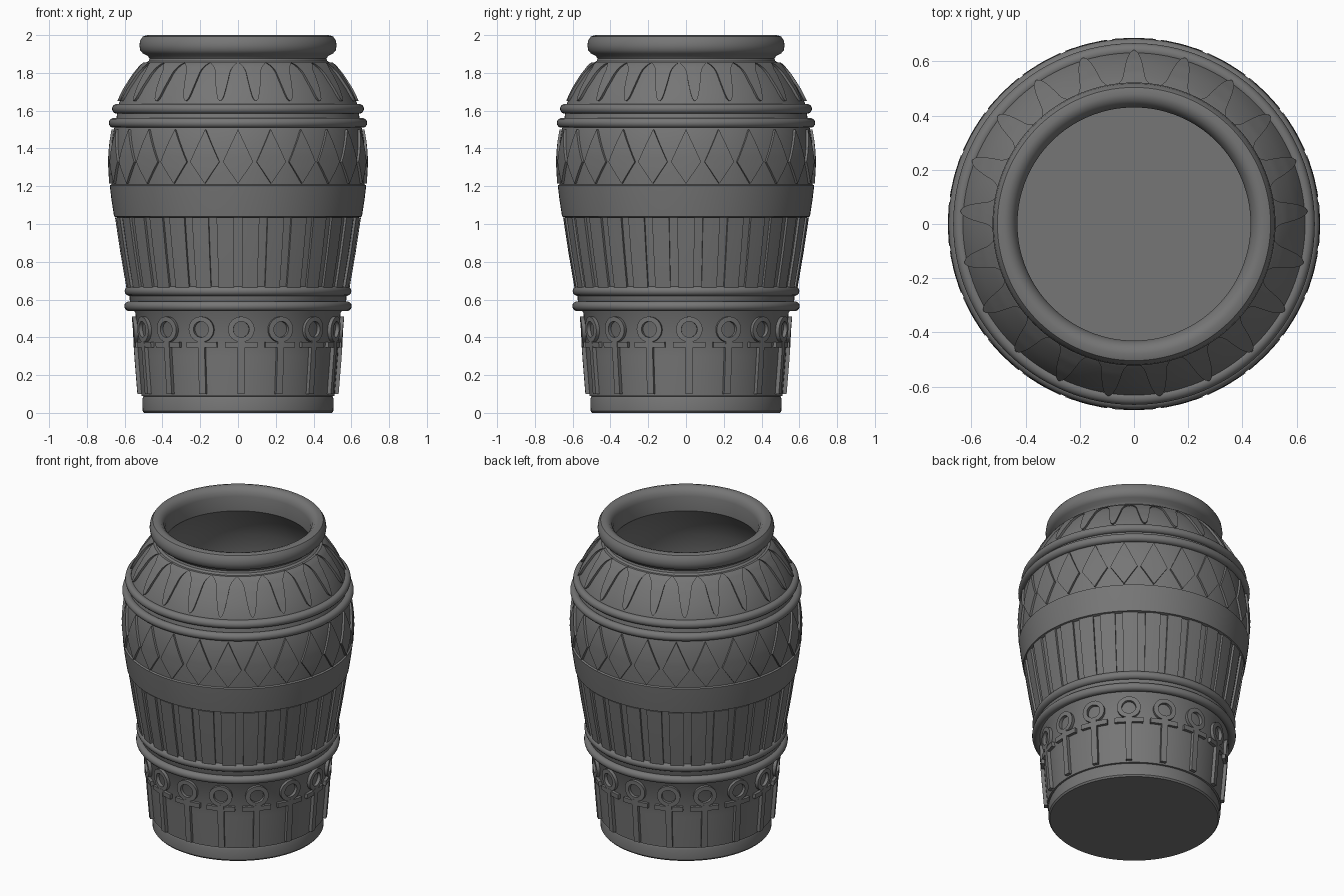
import bpy, bmesh, math
from math import sin, cos, pi

old = bpy.data.objects.get("Cube")
if old:
    bpy.data.objects.remove(old, do_unlink=True)

# One plain stone colour
stone = bpy.data.materials.new("grey_stone")
stone.use_nodes = True
GREY = (0.18, 0.18, 0.18, 1)
stone.diffuse_color = GREY
shader = stone.node_tree.nodes["Principled BSDF"]
shader.inputs["Base Color"].default_value = GREY
shader.inputs["Roughness"].default_value = 0.7


def finish(name, bm, angle=35):
    """Turn a bmesh into a named, smoothly shaded object."""
    bmesh.ops.recalc_face_normals(bm, faces=bm.faces)
    mesh = bpy.data.meshes.new(name)
    bm.to_mesh(mesh)
    bm.free()
    mesh.materials.append(stone)
    obj = bpy.data.objects.new(name, mesh)
    bpy.context.collection.objects.link(obj)
    bpy.ops.object.select_all(action="DESELECT")
    obj.select_set(True)
    bpy.context.view_layer.objects.active = obj
    bpy.ops.object.shade_smooth_by_angle(angle=math.radians(angle))
    return obj


def lathe(name, profile, segments=128):
    """Spin an (r, z) profile around the z axis."""
    bm = bmesh.new()
    verts = [bm.verts.new((r, 0, z)) for r, z in profile]
    edges = [bm.edges.new(pair) for pair in zip(verts, verts[1:])]
    bmesh.ops.spin(bm, geom=verts + edges, axis=(0, 0, 1), cent=(0, 0, 0),
                   angle=2 * pi, steps=segments, use_duplicate=False)
    bmesh.ops.remove_doubles(bm, verts=bm.verts, dist=0.0003)
    return finish(name, bm)


# Outer wall from foot to neck, as (r, z)
wall = [(0.497, 0), (0.505, 0.01), (0.506, 0.075), (0.501, 0.088), (0.511, 0.09),
        (0.528, 0.3), (0.543, 0.53), (0.572, 0.57), (0.575, 0.645),
        (0.580, 0.675), (0.610, 0.85), (0.638, 1.035),
        (0.656, 1.04), (0.670, 1.13), (0.679, 1.205),
        (0.669, 1.21), (0.674, 1.30), (0.674, 1.37), (0.667, 1.44), (0.655, 1.51),
        (0.645, 1.54), (0.638, 1.61), (0.628, 1.645),
        (0.590, 1.72), (0.545, 1.79), (0.500, 1.845), (0.472, 1.864)]
rim = [(0.468, 1.876), (0.478, 1.89), (0.503, 1.902), (0.518, 1.92), (0.522, 1.945),
       (0.518, 1.972), (0.504, 1.993), (0.48, 2.0), (0.456, 1.993), (0.438, 1.972),
       (0.43, 1.945)]
inside = [(0.43, 1.85), (0.50, 1.77), (0.58, 1.63), (0.61, 1.48), (0.62, 1.3),
          (0.59, 1.03), (0.52, 0.65), (0.47, 0.3), (0.45, 0.08), (0, 0.08)]
lathe("jar_body", [(0, 0)] + wall + rim + inside)


def wall_radius(z):
    for (r0, z0), (r1, z1) in zip(wall, wall[1:]):
        if z0 <= z <= z1:
            return r0 + (r1 - r0) * (z - z0) / (z1 - z0)
    return wall[-1][0]


# Rounded rings around the body
for name, z, outer in (("lower_ring", 0.565, 0.602), ("waist_ring", 0.645, 0.600),
                       ("shoulder_ring", 1.535, 0.684), ("collar_ring", 1.61, 0.667)):
    tube = 0.026
    ring = [(outer - tube + tube * cos(2 * pi * i / 14), z + tube * sin(2 * pi * i / 14))
            for i in range(15)]
    lathe(name, ring)


def relief(bm, left, right, turn, height, closed=False):
    """Raise a plate between two (sideways, z) edges that follows the wall."""
    rows = []
    for (ul, zl), (ur, zr) in zip(left, right):
        middle = ((ul + ur) / 2, (zl + zr) / 2)
        row = []
        for (u, z), lift in (((ul, zl), -0.01), ((ul, zl), height), (middle, height),
                             ((ur, zr), height), ((ur, zr), -0.01)):
            r = wall_radius(z)
            a = turn + u / r
            row.append(bm.verts.new(((r + lift) * cos(a), (r + lift) * sin(a), z)))
        rows.append(row)
    pairs = list(zip(rows, rows[1:]))
    if closed:
        pairs.append((rows[-1], rows[0]))
    else:
        bm.faces.new(rows[0])
        bm.faces.new(rows[-1])
    for a, b in pairs:
        for i in range(4):
            bm.faces.new((a[i], a[i + 1], b[i + 1], b[i]))


def column(bm, turn, height, low, high, width, steps):
    """Upright relief whose half width is width(t), t from 0 (low) to 1 (high)."""
    ts = [i / steps for i in range(steps + 1)]
    left = [(-width(t), low + (high - low) * t) for t in ts]
    right = [(width(t), low + (high - low) * t) for t in ts]
    relief(bm, left, right, turn, height)


def around(count, phase):
    return [phase + 2 * pi * i / count for i in range(count)]


# Hanging petals on the shoulder
bm = bmesh.new()
for turn in around(21, pi / 2):
    column(bm, turn, 0.016, 1.65, 1.855,
           lambda t: 0.002 + 0.042 * math.sqrt(t) + 0.028 * max(0, 4 * t - 3) ** 2, 16)
finish("shoulder_petals", bm)

# Kite-shaped points above the plain band
bm = bmesh.new()
for turn in around(24, 0):
    column(bm, turn, 0.013, 1.215, 1.5,
           lambda t: 0.001 + 0.078 * min(t / 0.4, (1 - t) / 0.6), 10)
finish("kite_frieze", bm)

# Upright panels below the plain band
bm = bmesh.new()
for turn in around(30, 0):
    column(bm, turn, 0.013, 0.66, 1.034, lambda t: 0.040 + 0.005 * t, 4)
finish("upright_panels", bm)

# Looped crosses around the foot
bm = bmesh.new()
circle = [2 * pi * i / 24 for i in range(24)]
for turn in around(16, math.radians(1.8)):
    relief(bm, [(0.068 * cos(a), 0.442 + 0.068 * sin(a)) for a in circle],
           [(0.041 * cos(a), 0.442 + 0.068 * 0.62 * sin(a)) for a in circle],
           turn, 0.02, closed=True)
    column(bm, turn, 0.02, 0.345, 0.375, lambda t: 0.083, 1)
    column(bm, turn, 0.021, 0.10, 0.385, lambda t: 0.018, 3)
finish("looped_crosses", bm)
